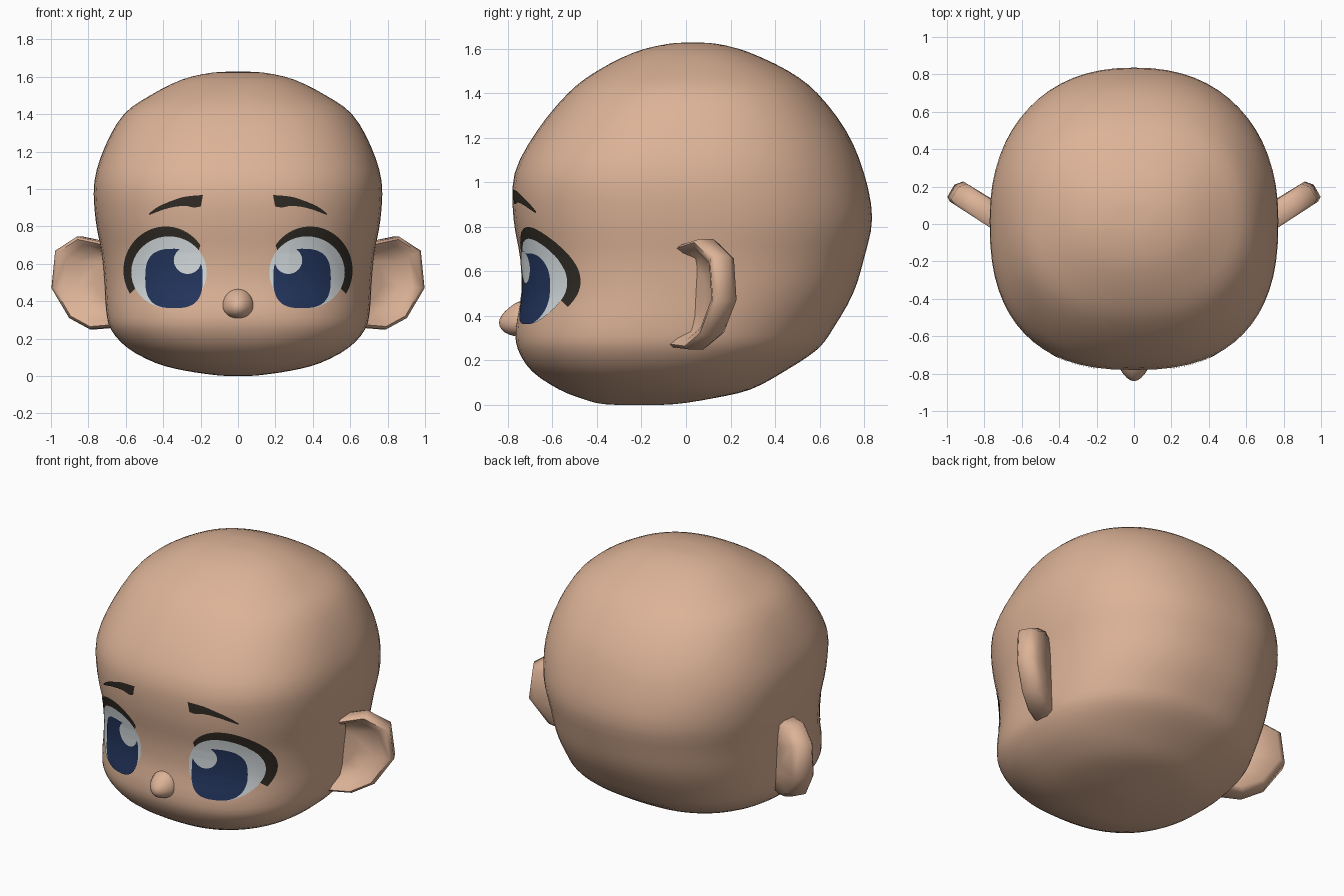
import bpy, bmesh, math
from mathutils import Vector
from mathutils.bvhtree import BVHTree

if "Cube" in bpy.data.objects:
    bpy.data.objects.remove(bpy.data.objects["Cube"])


def material(name, r, g, b):
    m = bpy.data.materials.new(name)
    m.diffuse_color = (r, g, b, 1)
    m.use_nodes = True
    m.node_tree.nodes["Principled BSDF"].inputs["Base Color"].default_value = m.diffuse_color
    return m


SKIN = material("skin", 0.72, 0.45, 0.31)
DARK = material("dark_brown", 0.03, 0.024, 0.018)
WHITE = material("eye_white", 0.68, 0.73, 0.75)
BLUE = material("navy_blue", 0.017, 0.036, 0.11)


def finish(bm, name, mat, angle=60):
    me = bpy.data.meshes.new(name)
    bm.to_mesh(me)
    bm.free()
    ob = bpy.data.objects.new(name, me)
    bpy.context.collection.objects.link(ob)
    me.materials.append(mat)
    bpy.ops.object.select_all(action='DESELECT')
    ob.select_set(True)
    bpy.context.view_layer.objects.active = ob
    bpy.ops.object.shade_smooth_by_angle(angle=math.radians(angle))
    return ob


def loft(bm, rings, caps=True):
    vs = [[bm.verts.new(p) for p in r] for r in rings]
    n = len(vs[0])
    for a, b in zip(vs, vs[1:]):
        for i in range(n):
            j = (i + 1) % n
            bm.faces.new((a[i], a[j], b[j], b[i]))
    if caps:
        bm.faces.new(vs[0])
        bm.faces.new(vs[-1])
    bmesh.ops.recalc_face_normals(bm, faces=bm.faces)


# Head: level sections (height, half width, front y, back y, front squareness)
LEVELS = [
    (0.000, 0.01, -0.21, -0.19, 2.2), (0.004, 0.11, -0.37, -0.05, 2.2),
    (0.030, 0.29, -0.47, 0.12, 2.2), (0.070, 0.44, -0.57, 0.29, 2.3),
    (0.150, 0.59, -0.69, 0.44, 2.4), (0.250, 0.68, -0.755, 0.59, 2.5),
    (0.350, 0.705, -0.765, 0.665, 2.5), (0.500, 0.715, -0.74, 0.75, 2.5),
    (0.660, 0.73, -0.745, 0.80, 2.5), (0.840, 0.762, -0.775, 0.836, 2.5),
    (1.040, 0.768, -0.77, 0.80, 2.5), (1.230, 0.71, -0.67, 0.72, 2.4),
    (1.400, 0.61, -0.53, 0.59, 2.3), (1.500, 0.47, -0.40, 0.46, 2.2),
    (1.585, 0.30, -0.23, 0.28, 2.1), (1.622, 0.14, -0.08, 0.14, 2.0),
    (1.628, 0.01, 0.02, 0.04, 2.0)]


def spline(keys, steps):
    out = []
    for i in range(len(keys) - 1):
        p = [keys[max(0, min(len(keys) - 1, i + k))] for k in (-1, 0, 1, 2)]
        for s in range(steps):
            t = s / steps
            out.append([0.5 * (2 * b + (c - a) * t + (2 * a - 5 * b + 4 * c - d) * t * t
                               + (3 * b - a - 3 * c + d) * t ** 3) for a, b, c, d in zip(*p)])
    return out + [list(keys[-1])]


rings = []
for z, w, f, b, nf in spline(LEVELS, 3):
    ring = []
    for k in range(64):
        a = 2 * math.pi * k / 64
        c, s = math.cos(a), math.sin(a)
        e = 2 / (nf if s < 0 else 2.25)
        ring.append((w * math.copysign(abs(c) ** e, c),
                     (f + b) / 2 + (b - f) / 2 * math.copysign(abs(s) ** e, s), max(z, 0)))
    rings.append(ring)
bm = bmesh.new()
loft(bm, rings)
tree = BVHTree.FromBMesh(bm)
finish(bm, "head", SKIN)

# Nose: small upturned bump, wider at its root and drawn out toward the bridge
bm = bmesh.new()
bmesh.ops.create_uvsphere(bm, u_segments=20, v_segments=12, radius=1)
for v in bm.verts:
    out = max(0, -v.co.y)
    x = v.co.x * (0.085 - 0.025 * out)
    z = v.co.z * (0.095 - 0.035 * out if v.co.z > 0 else 0.062)
    v.co = Vector((x, -0.75 + v.co.y * 0.09, 0.37 + z))
finish(bm, "nose", SKIN, 180)

# Ears: bowl, rim and back built as scaled loops of one outline (x, z)
OUTLINE = [(0.62, 0.68), (0.75, 0.72), (0.87, 0.745), (0.985, 0.67), (1.005, 0.47),
           (0.91, 0.31), (0.80, 0.25), (0.62, 0.265)]
STEPS = [(0.45, 0.085), (0.68, 0.075), (0.82, 0.025), (0.94, 0.0), (1.0, 0.015),
         (1.0, 0.09), (0.92, 0.13), (0.5, 0.135)]
for side, label in ((1, "left"), (-1, "right")):
    rings = []
    for sc, depth in STEPS:
        ring = []
        for x, z in OUTLINE:
            x, z = 0.66 + (x - 0.66) * sc, 0.5 + (z - 0.5) * sc
            y = 0.13 - (1 - x) * 0.65
            ring.append((side * (x - 0.5 * depth), y + 0.86 * depth, z))
        rings.append(ring)
    bm = bmesh.new()
    loft(bm, rings)
    finish(bm, label + "_ear", SKIN, 60)


# Painted details: thin patches laid on the head between two (x, z) lines
def decal(name, outer, inner, offset, mat, rows=8):
    bm = bmesh.new()
    for side in (1, -1):
        grid = []
        for r in range(rows + 1):
            t = r / rows
            row = []
            for (ax, az), (bx, bz) in zip(outer, inner):
                x, z = ax + (bx - ax) * t, az + (bz - az) * t
                hit, nor, _, _ = tree.ray_cast(Vector((side * x, -2, z)), Vector((0, 1, 0)))
                row.append(bm.verts.new(hit + nor * offset))
            grid.append(row)
        for a, b in zip(grid, grid[1:]):
            for i in range(len(a) - 1):
                bm.faces.new((a[i], a[i + 1], b[i + 1], b[i]))
    bmesh.ops.remove_doubles(bm, verts=bm.verts, dist=0.0005)
    bm.normal_update()
    for f in bm.faces:
        if f.normal.y > 0:
            f.normal_flip()
    finish(bm, name, mat)


def oval(cx, cz, rx, rz, n=2.0, a0=0, a1=360, count=48):
    pts = []
    for k in range(count + 1):
        a = math.radians(a0 + (a1 - a0) * k / count)
        c, s = math.cos(a), math.sin(a)
        pts.append((cx + rx * math.copysign(abs(c) ** (2 / n), c),
                    cz + rz * math.copysign(abs(s) ** (2 / n), s)))
    return pts


def disc(name, shape, offset, mat):
    decal(name, oval(*shape), [shape[:2]] * 49, offset, mat)


decal("upper_lashes", oval(0.385, 0.565, 0.225, 0.235, 2, -32, 145),
      oval(0.367, 0.555, 0.185, 0.18, 2, -25, 145), 0.003, DARK, 5)
disc("eye_whites", (0.367, 0.555, 0.2, 0.193), 0.005, WHITE)
disc("irises", (0.34, 0.522, 0.152, 0.16, 2.8), 0.007, BLUE)
disc("eye_highlights", (0.267, 0.62, 0.073, 0.074), 0.009, WHITE)

# Eyebrows
top = spline([(0.187, 0.968), (0.25, 0.963), (0.31, 0.952), (0.417, 0.91), (0.475, 0.868)], 4)
low = spline([(0.198, 0.907), (0.235, 0.902), (0.29, 0.91), (0.375, 0.897), (0.472, 0.862)], 4)
decal("eyebrows", top, low, 0.005, DARK, 3)
